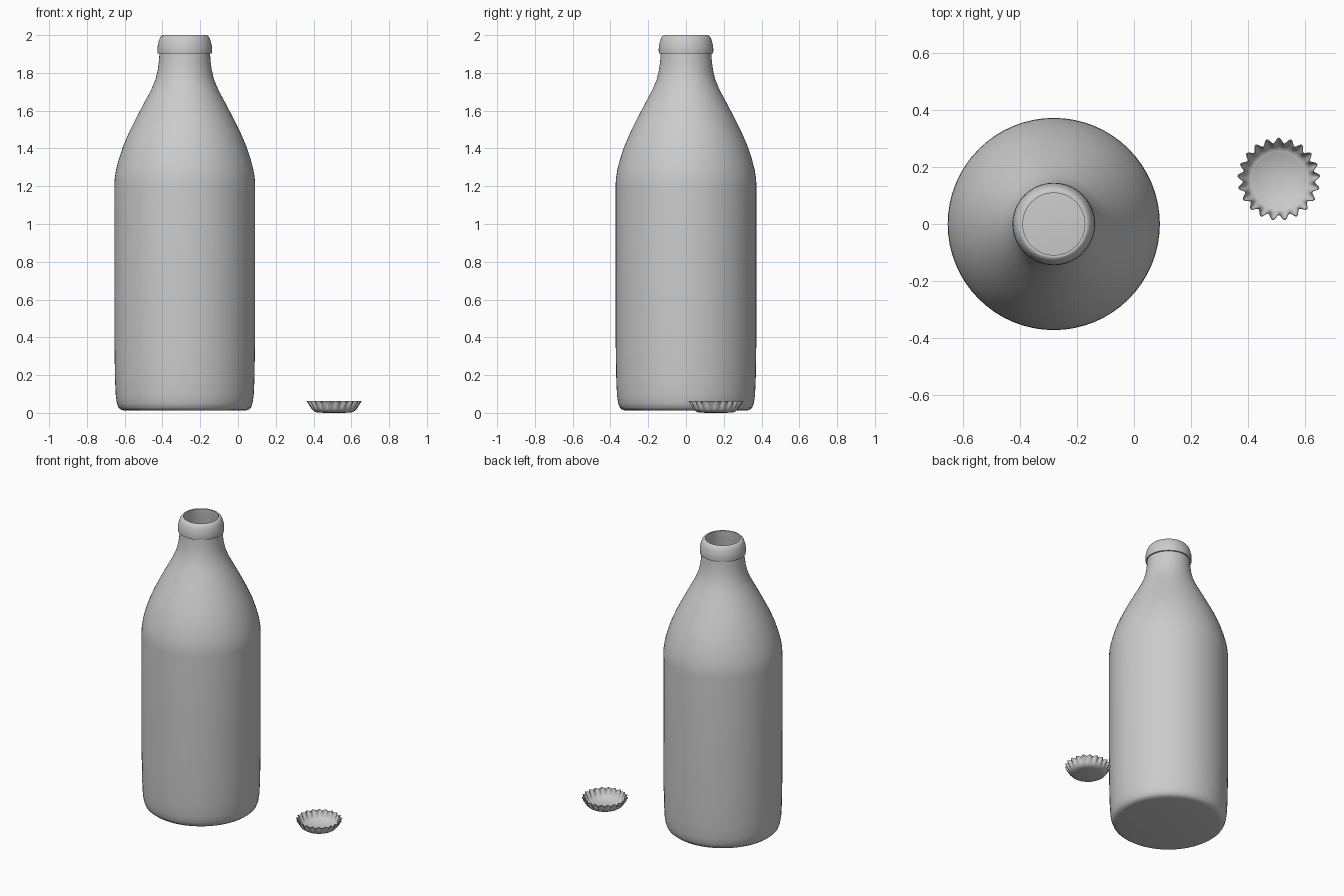
import bpy, bmesh
from math import cos, sin, pi

if "Cube" in bpy.data.objects:
    bpy.data.objects.remove(bpy.data.objects["Cube"])


def revolve(name, profile, n, loc, angle=40, teeth=0):
    """Spin (radius, z, flute depth) points about z; closes the ends at r = 0."""
    bm = bmesh.new()
    rings = []
    for r, z, d in profile:
        if r == 0:
            rings.append([bm.verts.new((0, 0, z))])
            continue
        ring = []
        for i in range(n):
            a = 2 * pi * i / n + pi / 2
            rr = r - d * (0.5 - 0.5 * cos(teeth * (a - pi / 2)))
            ring.append(bm.verts.new((rr * cos(a), rr * sin(a), z)))
        rings.append(ring)
    for lo, hi in zip(rings, rings[1:]):
        for i in range(n):
            j = (i + 1) % n
            if len(lo) == 1:
                bm.faces.new((lo[0], hi[j], hi[i]))
            elif len(hi) == 1:
                bm.faces.new((lo[i], lo[j], hi[0]))
            else:
                bm.faces.new((lo[i], lo[j], hi[j], hi[i]))
    bmesh.ops.recalc_face_normals(bm, faces=bm.faces)
    me = bpy.data.meshes.new(name)
    bm.to_mesh(me)
    bm.free()
    ob = bpy.data.objects.new(name, me)
    bpy.context.collection.objects.link(ob)
    ob.location = loc
    bpy.ops.object.select_all(action='DESELECT')
    ob.select_set(True)
    bpy.context.view_layer.objects.active = ob
    bpy.ops.object.shade_smooth_by_angle(angle=angle * pi / 180)
    return ob


# Bottle: body and shoulder, then neck and rounded lip
body = [(0.315, 0.012), (0.335, 0.015), (0.35, 0.027), (0.359, 0.05),
        (0.365, 0.09), (0.369, 0.17), (0.372, 0.35), (0.373, 0.7), (0.373, 1.2),
        (0.371, 1.24), (0.364, 1.285), (0.35, 1.34), (0.327, 1.41),
        (0.295, 1.485), (0.255, 1.565), (0.213, 1.645), (0.178, 1.71),
        (0.155, 1.765), (0.143, 1.815), (0.137, 1.86), (0.134, 1.902)]
lip = [(0.143, 1.902), (0.145, 1.92), (0.143, 1.945), (0.137, 1.97),
       (0.130, 1.988), (0.120, 1.999), (0.117, 2.0)]
wall = 0.012
inner = [(0.109, 2.0), (0.112, 1.95)] + [(r - wall, z) for r, z in reversed(body[1:])]
inner += [(0.30, 0.024), (0, 0.024)]
outline = [(0, 0.012)] + body + lip + inner
revolve("bottle", [(r, z, 0) for r, z in outline], 64, (-0.282, 0, 0))

# Crown cap lying upside down, fluted skirt flaring upward
outer = [(0, 0, 0), (0.085, 0.001, 0), (0.1, 0.005, 0), (0.112, 0.013, 0),
         (0.121, 0.023, 0.003), (0.132, 0.04, 0.011), (0.146, 0.062, 0.019)]
inside = [(0.143, 0.063, 0.019), (0.129, 0.041, 0.011), (0.117, 0.025, 0.003),
          (0.108, 0.016, 0), (0.098, 0.011, 0), (0.088, 0.010, 0),
          (0.084, 0.007, 0), (0, 0.007, 0)]
revolve("bottle_cap", outer + inside, 168, (0.509, 0.158, 0), teeth=21)
